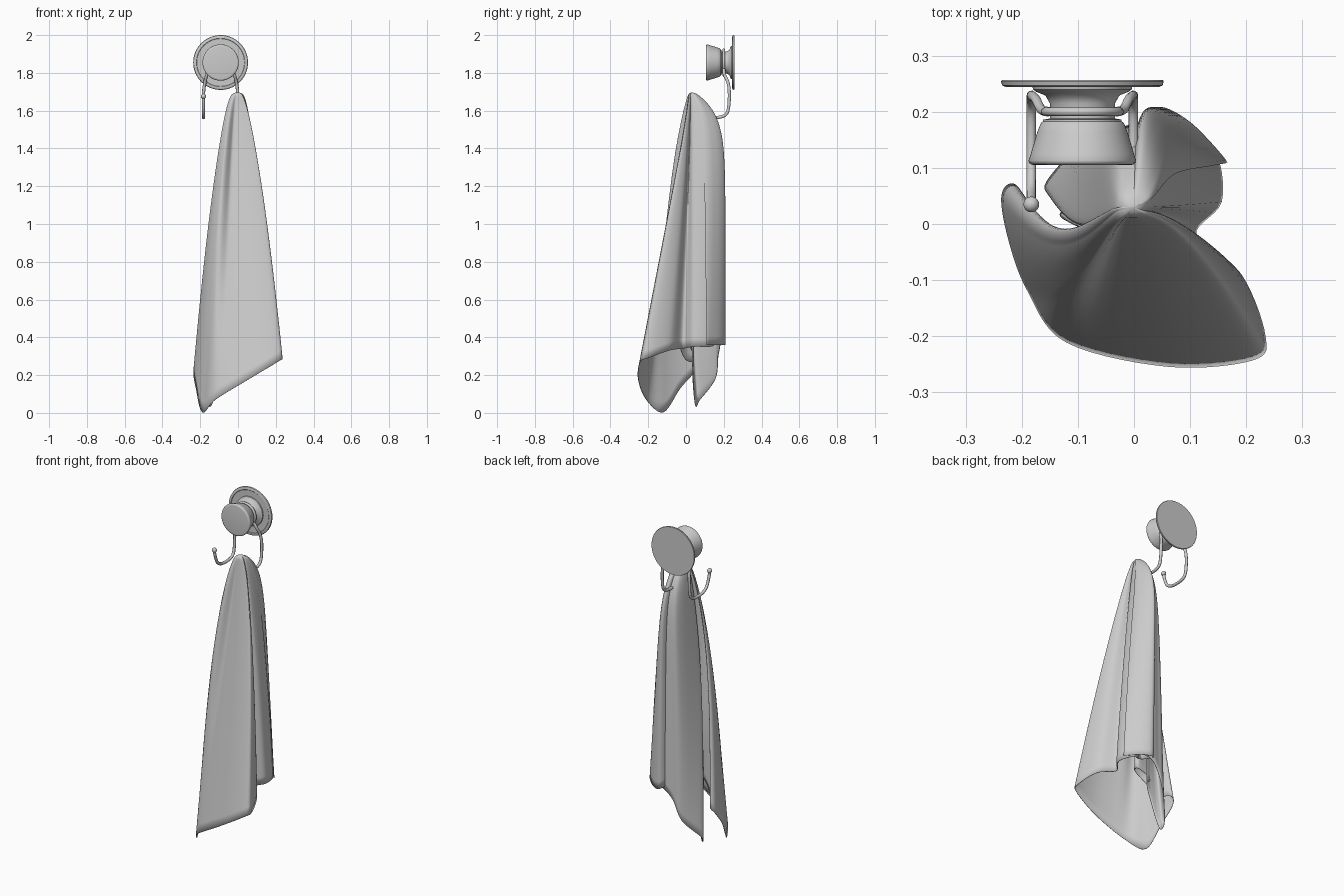
import bpy
import bmesh
import math
from mathutils import Vector

cube = bpy.data.objects.get("Cube")
if cube:
    bpy.data.objects.remove(cube, do_unlink=True)

GREY = (0.6, 0.6, 0.6, 1)
grey = bpy.data.materials.new("light_grey")
grey.use_nodes = True
grey.diffuse_color = GREY
grey.node_tree.nodes["Principled BSDF"].inputs["Base Color"].default_value = GREY

CX, CZ = -0.092, 1.855   # axis of the wall mount


def finish(obj, name, angle=40):
    obj.name = name
    obj.data.materials.clear()
    obj.data.materials.append(grey)
    bpy.ops.object.select_all(action='DESELECT')
    obj.select_set(True)
    bpy.context.view_layer.objects.active = obj
    if obj.type == 'MESH':
        bpy.ops.object.shade_smooth_by_angle(angle=math.radians(angle))
    return obj


def mesh_object(name, bm, angle=40):
    mesh = bpy.data.meshes.new(name)
    bm.to_mesh(mesh)
    bm.free()
    obj = bpy.data.objects.new(name, mesh)
    bpy.context.collection.objects.link(obj)
    return finish(obj, name, angle)


def lathe(name, profile, segments=64):
    """Revolve (radius, y) pairs around the mount axis."""
    bm = bmesh.new()
    verts = [bm.verts.new((CX + r, y, CZ)) for r, y in profile]
    edges = [bm.edges.new(pair) for pair in zip(verts, verts[1:])]
    bmesh.ops.spin(bm, geom=verts + edges, cent=(CX, 0, CZ), axis=(0, 1, 0),
                   angle=math.tau, steps=segments)
    bmesh.ops.remove_doubles(bm, verts=bm.verts, dist=1e-5)
    bmesh.ops.recalc_face_normals(bm, faces=bm.faces)
    return mesh_object(name, bm)


def clamp(value):
    return max(0, min(1, value))


def catmull(points, steps, closed):
    """Smooth curve through the control points."""
    pts = [Vector(p) for p in points]
    n = len(pts)
    pick = (lambda i: pts[i % n]) if closed else (lambda i: pts[max(0, min(n - 1, i))])
    out = []
    for i in range(n if closed else n - 1):
        a, b, c, d = (pick(i + k) for k in (-1, 0, 1, 2))
        for s in range(steps):
            t = s / steps
            out.append(b + (c - a) * (t / 2) + (a * 2 - b * 5 + c * 4 - d) * (t * t / 2)
                       + (b * 3 - a - c * 3 + d) * (t ** 3 / 2))
    return out if closed else out + [pts[-1]]


def wire(name, path, radius):
    curve = bpy.data.curves.new(name, 'CURVE')
    curve.dimensions = '3D'
    curve.bevel_depth = radius
    curve.bevel_resolution = 3
    curve.use_fill_caps = True
    spline = curve.splines.new('POLY')
    spline.points.add(len(path) - 1)
    for point, co in zip(spline.points, path):
        point.co = (*co, 1)
    obj = bpy.data.objects.new(name, curve)
    bpy.context.collection.objects.link(obj)
    return finish(obj, name)


# Wall plate with a grooved rim, tapered neck and knob
lathe("wall_plate", [(0, 0.257), (0.143, 0.257), (0.145, 0.254), (0.143, 0.247),
                     (0.136, 0.244), (0.128, 0.244), (0.126, 0.246), (0, 0.246)])
lathe("neck", [(0, 0.25), (0.09, 0.25), (0.088, 0.24), (0.083, 0.236), (0.066, 0.229),
               (0.058, 0.215), (0.058, 0.188), (0.07, 0.186), (0.07, 0.18), (0, 0.18)])
lathe("knob", [(0, 0.186), (0.066, 0.186), (0.074, 0.18), (0.08, 0.165), (0.092, 0.125),
               (0.096, 0.113), (0.095, 0.109), (0.091, 0.106), (0.085, 0.105), (0, 0.105)])

# Wire loop held in the neck
bpy.ops.mesh.primitive_torus_add(location=(CX, 0.2, CZ), rotation=(math.pi / 2, 0, 0),
                                 major_radius=0.066, minor_radius=0.008,
                                 major_segments=48, minor_segments=10)
finish(bpy.context.object, "wire_loop")

# Pair of hooks with ball ends
HOOK = [(0.06, 0.2, 1.82), (0.073, 0.204, 1.79), (0.083, 0.222, 1.75), (0.09, 0.229, 1.7),
        (0.091, 0.227, 1.63), (0.091, 0.215, 1.585), (0.091, 0.18, 1.566),
        (0.091, 0.11, 1.566), (0.091, 0.065, 1.59), (0.091, 0.042, 1.64), (0.091, 0.035, 1.676)]
for side, label in ((-1, "right"), (1, "left")):
    path = catmull([(CX + side * x, y, z) for x, y, z in HOOK], 6, False)
    wire(label + "_hook", path, 0.0085)
    bpy.ops.mesh.primitive_uv_sphere_add(radius=0.014, segments=20, ring_count=12,
                                         location=path[-1])
    finish(bpy.context.object, label + "_hook_ball")

# Towel hem: folded outline with the height of the hem
HEM = [(-.03, -.03, .4), (-.1, -.035, .36), (-.17, 0, .28), (-.21, .068, .26),
       (-.235, .05, .22), (-.222, -.03, .13), (-.188, -.12, .003), (-.12, -.21, .07),
       (.06, -.253, .18), (.21, -.242, .27), (.233, -.2, .29), (.19, -.09, .33),
       (.11, -.02, .34), (.155, .04, .35), (.145, .125, .35), (.095, .145, .36),
       (.07, .11, .38), (.02, .09, .4), (.01, .16, .38), (.04, .207, .36), (.1, .18, .36),
       (.165, .11, .36), (.1, .165, .37), (.03, .18, .36), (-.03, .17, .3),
       (-.08, .155, .18), (-.155, .075, .07), (-.14, .05, .04), (-.09, .035, .2),
       (-.06, .04, .3), (-.13, .02, .35), (-.1, 0, .38), (-.03, 0, .4)]
PEAK = Vector((-0.003, 0.03, 1.696))
ROWS = 48

# Towel: hem drawn up to a small dome on the hook, flaring quickly at the back
# and sagging forward along the right edge
bm = bmesh.new()
rings = []
hem = catmull(HEM, 7, True)
for row in range(1, ROWS + 1):
    t = (row / ROWS) ** 1.6
    dome = 0.015 * min(1, t / 0.008) ** 0.5 * (1 - t) ** 8
    sag = 0.065 * math.sin(math.pi * t ** 0.7)
    ring = []
    for p in hem:
        d = p - PEAK
        back = clamp(d.y / 0.1)
        spread_x = t ** (0.6 - 0.15 * back)
        spread_y = t + (1 - math.exp(-12 * t) - t) * back
        out = Vector((d.x, d.y, 0)).normalized() * dome
        out.y -= sag * clamp((-d.x - 0.08) / 0.1)
        ring.append(bm.verts.new(PEAK + out + Vector((d.x * spread_x, d.y * spread_y, d.z * t))))
    rings.append(ring)
tip = bm.verts.new(PEAK)
n = len(hem)
for i in range(n):
    j = (i + 1) % n
    bm.faces.new((tip, rings[0][i], rings[0][j]))
    for upper, lower in zip(rings, rings[1:]):
        bm.faces.new((upper[i], lower[i], lower[j], upper[j]))
towel = mesh_object("towel", bm, 60)
thick = towel.modifiers.new("thickness", 'SOLIDIFY')
thick.thickness = 0.003
thick.offset = 0
